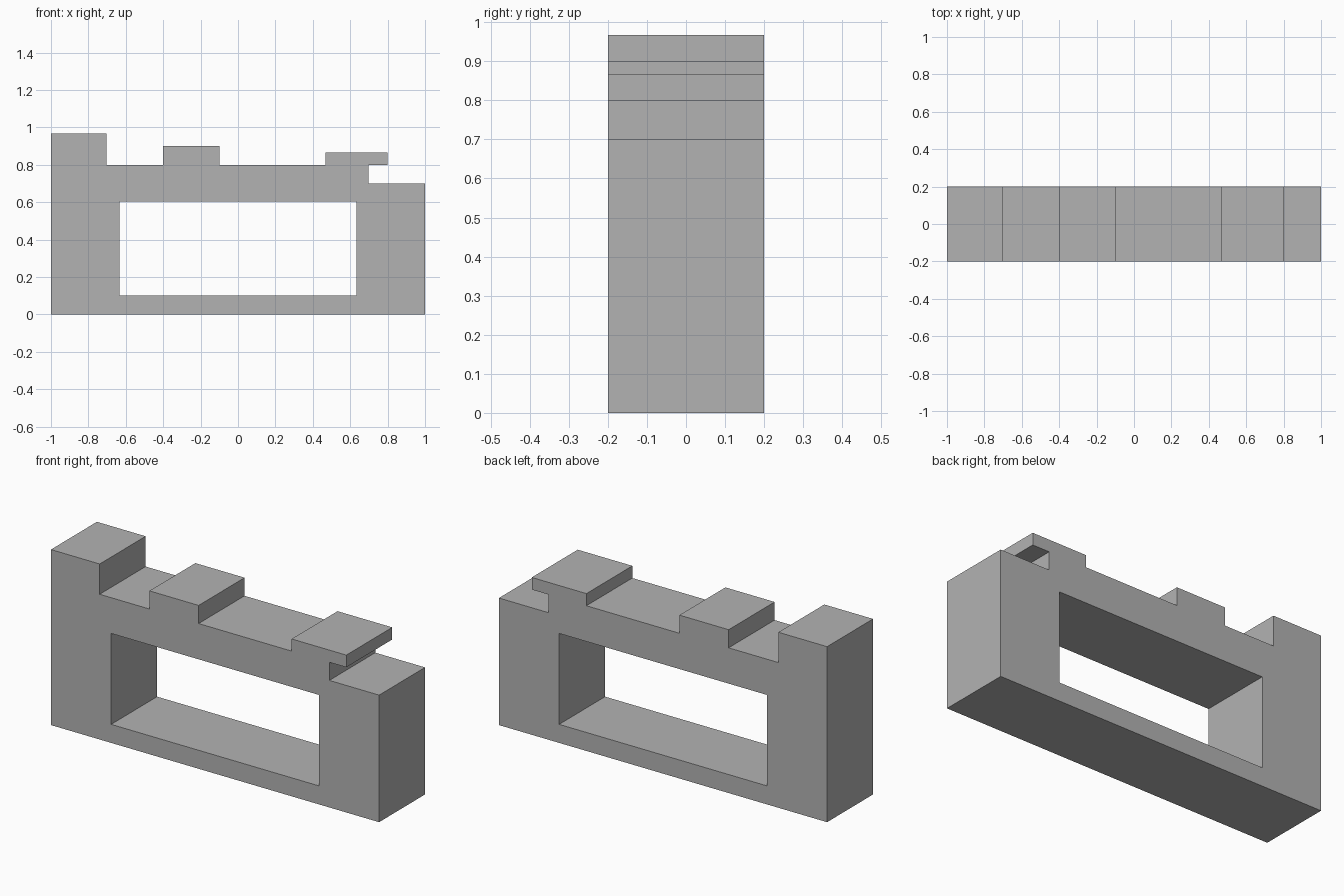
import bpy
import bmesh
from mathutils import Vector

cube = bpy.data.objects.get("Cube")
if cube:
    bpy.data.objects.remove(cube, do_unlink=True)

# Single grey material
grey = bpy.data.materials.new("grey")
grey.use_nodes = True
colour = (0.45, 0.45, 0.45, 1)
grey.diffuse_color = colour
grey.node_tree.nodes["Principled BSDF"].inputs["Base Color"].default_value = colour


def extrude_profile(name, points, half_depth):
    """Extrude an x-z outline along y, centred on y = 0."""
    bm = bmesh.new()
    face = bm.faces.new([bm.verts.new((x, -half_depth, z)) for x, z in points])
    moved = bmesh.ops.extrude_face_region(bm, geom=[face])["geom"]
    verts = [g for g in moved if isinstance(g, bmesh.types.BMVert)]
    bmesh.ops.translate(bm, verts=verts, vec=Vector((0, 2 * half_depth, 0)))
    bmesh.ops.recalc_face_normals(bm, faces=bm.faces)
    mesh = bpy.data.meshes.new(name)
    bm.to_mesh(mesh)
    bm.free()
    mesh.materials.append(grey)
    obj = bpy.data.objects.new(name, mesh)
    bpy.context.collection.objects.link(obj)
    return obj


# Block outline: base, notched ledge, raised steps and tall end
frame = extrude_profile("notched_frame", [
    (-1, 0), (1, 0), (1, 0.7), (0.697, 0.7), (0.697, 0.8),
    (0.8, 0.8), (0.8, 0.867), (0.467, 0.867), (0.467, 0.8),
    (-0.1, 0.8), (-0.1, 0.9), (-0.4, 0.9), (-0.4, 0.8),
    (-0.703, 0.8), (-0.703, 0.967), (-1, 0.967),
], 0.2)

# Rectangular window cut right through
cutter = extrude_profile("window_cutter", [
    (-0.633, 0.102), (0.633, 0.102), (0.633, 0.603), (-0.633, 0.603),
], 0.3)
cutter.hide_render = True

cut = frame.modifiers.new("window", 'BOOLEAN')
cut.operation = 'DIFFERENCE'
cut.solver = 'EXACT'
cut.object = cutter
bpy.context.view_layer.objects.active = frame
frame.select_set(True)
bpy.ops.object.modifier_apply(modifier=cut.name)
bpy.data.objects.remove(cutter, do_unlink=True)
